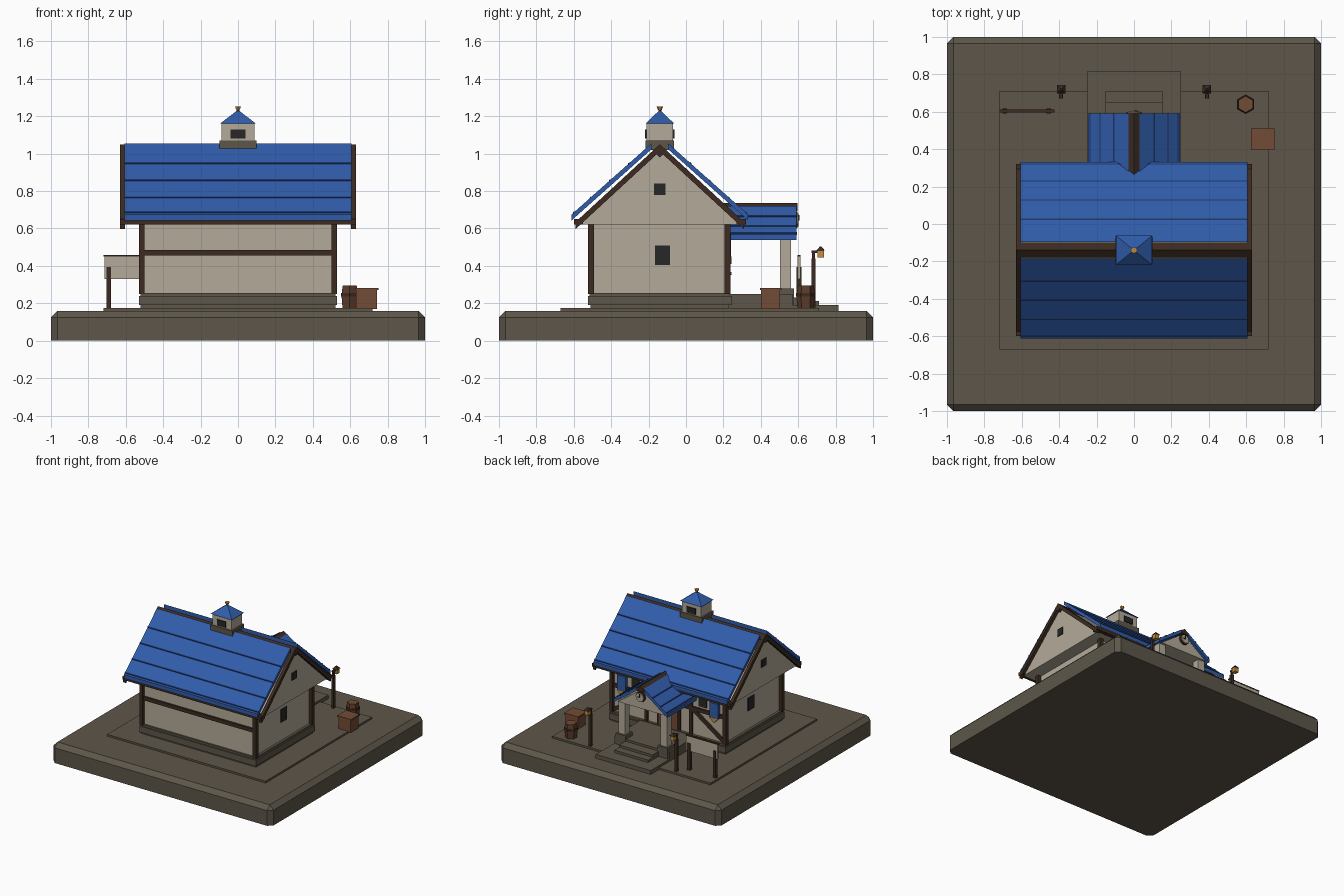
import bpy, bmesh, math
from mathutils import Vector, Matrix

old = bpy.data.objects.get("Cube")
if old:
    bpy.data.objects.remove(old, do_unlink=True)


def material(name, r, g, b):
    m = bpy.data.materials.new(name)
    m.use_nodes = True
    m.diffuse_color = (r, g, b, 1)
    bsdf = m.node_tree.nodes["Principled BSDF"]
    bsdf.inputs["Base Color"].default_value = (r, g, b, 1)
    bsdf.inputs["Roughness"].default_value = 0.9
    return m


STONE = material("stone", .11, .094, .069)
PLASTER = material("plaster", .45, .40, .32)
TIMBER = material("dark timber", .045, .024, .015)
BLUE = material("blue roof", .03, .107, .40)
SEAM = material("navy seam", .012, .035, .13)
GLASS = material("black glass", .02, .02, .022)
CRATE = material("crate wood", .17, .072, .037)
BARREL = material("barrel wood", .11, .046, .024)
GOLD = material("gold", .55, .27, .05)


def finish(name, bm, mat):
    bmesh.ops.recalc_face_normals(bm, faces=bm.faces)
    me = bpy.data.meshes.new(name)
    bm.to_mesh(me)
    bm.free()
    me.materials.append(mat)
    ob = bpy.data.objects.new(name, me)
    bpy.context.collection.objects.link(ob)
    return ob


def box(name, x, y, z, mat):
    """Box from (low, high) pairs."""
    bm = bmesh.new()
    bmesh.ops.create_cube(bm, size=1)
    for v in bm.verts:
        v.co = Vector([(a + b) / 2 + c * (b - a) for c, (a, b) in zip(v.co, (x, y, z))])
    return finish(name, bm, mat)


def prism(name, pts, axis, lo, hi, mat):
    """Extrude a profile (u, z) along x or y."""
    bm = bmesh.new()
    place = (lambda u, z, t: (t, u, z)) if axis == "x" else (lambda u, z, t: (u, t, z))
    face = bm.faces.new([bm.verts.new(place(u, z, lo)) for u, z in pts])
    ext = bmesh.ops.extrude_face_region(bm, geom=[face])
    step = Vector(place(0, 0, hi - lo))
    bmesh.ops.translate(bm, verts=[v for v in ext["geom"] if isinstance(v, bmesh.types.BMVert)], vec=step)
    return finish(name, bm, mat)


def cone(name, at, r1, r2, h, sides, mat, turn=0, tilt=None):
    bm = bmesh.new()
    bmesh.ops.create_cone(bm, cap_ends=True, segments=sides, radius1=r1, radius2=r2, depth=h)
    rot = Matrix.Rotation(turn, 4, "Z")
    if tilt:
        rot = Matrix.Rotation(math.pi / 2, 4, tilt) @ rot
    bm.transform(Matrix.Translation(at) @ rot)
    return finish(name, bm, mat)


def strip(p, q, below, above):
    """Profile that follows the line p-q, thickened vertically."""
    return [(p[0], p[1] - below), (q[0], q[1] - below), (q[0], q[1] + above), (p[0], p[1] + above)]


def lerp(p, q, t):
    return tuple(a + (b - a) * t for a, b in zip(p, q))


# Ground block, bevelled on upright and top edges
bm = bmesh.new()
bmesh.ops.create_cube(bm, size=2)
for v in bm.verts:
    v.co.z = 0 if v.co.z < 0 else .16
edges = [e for e in bm.edges if max(v.co.z for v in e.verts) > .1]
bmesh.ops.bevel(bm, geom=edges, offset=.035, segments=1, affect="EDGES")
finish("ground_block", bm, STONE)
box("paving", (-.72, .72), (-.67, .71), (.15, .175), STONE)

# House body
R = -.14
box("foundation", (-.52, .52), (-.51, .23), (.17, .19), STONE)
box("foundation_course", (-.53, .53), (-.525, .245), (.19, .24), STONE)
box("foundation_cap", (-.52, .52), (-.515, .235), (.24, .255), STONE)
box("walls", (-.5, .5), (-.5, .215), (.25, .64), PLASTER)
prism("attic", [(R - .43, .62), (R + .43, .62), (R, 1.03)], "x", -.605, .605, PLASTER)
for side in (-1, 1):
    for y in (-.507, .222):
        box("corner_post", (side * .515 - .015, side * .515 + .015), (y - .016, y + .016), (.25, .63), TIMBER)
    # Gable windows
    box("side_window", sorted((side * .49, side * .507)), (-.165, -.085), (.405, .51), GLASS)
    box("attic_window", sorted((side * .59, side * .612)), (-.17, -.11), (.78, .84), GLASS)
for y in (-.505, .22):
    box("middle_rail", (-.5, .5), (y - .01, y + .01), (.455, .485), TIMBER)

# Main roof: slabs, seams, barge boards and eaves
for s in (-1, 1):
    eave, top = (R + s * .472, .668), (R + s * .045, 1.048)
    prism("roof_slab", strip(eave, top, .025, .007), "x", -.607, .607, BLUE)
    for t in (.02, .23, .47, .71):
        prism("roof_seam", strip(lerp(eave, top, t), lerp(eave, top, t + .015), 0, .011), "x", -.608, .608, SEAM)
    box("eave_beam", (-.63, .63), sorted((R + s * .41, R + s * .46)), (.622, .65), TIMBER)
    for x in (-.617, .617):
        prism("barge_board", strip((R + s * .45, .63), (R, 1.045), .033, .005), "x", x - .013, x + .013, TIMBER)
prism("ridge_beam", [(R - .04, 1.015), (R, .98), (R + .04, 1.015), (R, 1.05)], "x", -.63, .63, TIMBER)

# Cupola
box("cupola_base", (-.1, .1), (R - .077, R + .077), (1.02, 1.07), STONE)
box("cupola_body", (-.087, .087), (R - .07, R + .07), (1.07, 1.16), PLASTER)
for s in (-1, 1):
    box("cupola_window", (-.04, .04), sorted((R + s * .06, R + s * .078)), (1.08, 1.128), GLASS)
spire = cone("cupola_roof", (0, 0, 0), .1414, .008, .07, 4, BLUE, math.pi / 4)
spire.scale = (.97, .78, 1)
spire.location = (0, R, 1.195)
cone("finial_stem", (0, R, 1.23), .008, .008, .02, 6, TIMBER)
cone("finial", (0, R, 1.243), .01, .018, .02, 6, GOLD)

# Entrance facade: door, posts, braces, banners
box("door_frame", (-.105, .105), (.2, .225), (.25, .53), TIMBER)
box("door", (-.085, .085), (.2, .232), (.25, .51), CRATE)
box("door_pane", (-.045, .045), (.2, .237), (.40, .47), GLASS)
cone("door_knob", (.06, .236, .36), .008, .008, .012, 6, GOLD, 0, "X")
for s in (-1, 1):
    box("facade_post", sorted((s * .19, s * .215)), (.2, .232), (.25, .63), TIMBER)
    prism("facade_brace", strip((s * .21, .47), (s * .5, .27), .018, .018), "y", .205, .23, TIMBER)
    box("facade_window", sorted((s * .27, s * .34)), (.2, .222), (.5, .59), GLASS)
    box("banner", (s * .42 - .04, s * .42 + .04), (.2, .24), (.45, .57), BLUE)
    prism("banner_tip", [(s * .42 - .04, .45), (s * .42 + .04, .45), (s * .42, .41)], "y", .2, .242, GOLD)

# Porch floor and steps
box("porch_floor", (-.25, .25), (.2, .57), (.17, .25), STONE)
box("landing", (-.25, .25), (.5, .815), (.16, .192), STONE)
box("lower_step", (-.153, .153), (.5, .71), (.17, .212), STONE)
box("upper_step", (-.153, .153), (.5, .65), (.17, .232), STONE)

# Porch pillars and roof
for s in (-1, 1):
    x = s * .19
    box("pillar_base", (x - .045, x + .045), (.487, .577), (.17, .28), STONE)
    box("pillar", (x - .03, x + .03), (.502, .562), (.28, .55), PLASTER)
    eave, top = (s * .245, .56), (s * .03, .712)
    prism("porch_slab", strip(eave, top, .022, .008), "y", .2, .592, BLUE)
    for t in (.03, .28, .62):
        prism("porch_seam", strip(lerp(eave, top, t), lerp(eave, top, t + .03), 0, .012), "y", .2, .594, SEAM)
prism("porch_gable", [(-.215, .545), (.215, .545), (0, .70)], "y", .2, .58, PLASTER)
prism("porch_ridge", [(-.036, .69), (.036, .69), (.036, .71), (0, .735), (-.036, .71)], "y", .2, .595, TIMBER)

# Gable clock
cone("clock_rim", (0, .585, .645), .042, .042, .02, 12, TIMBER, 0, "X")
cone("clock_face", (0, .592, .645), .034, .034, .02, 12, PLASTER, 0, "X")
box("clock_minute_hand", (-.003, .003), (.59, .606), (.645, .672), GLASS)
box("clock_hour_hand", (0, .018), (.59, .606), (.642, .648), GLASS)

# Lamp posts
for x in (-.39, .39):
    box("lamp_post", (x - .011, x + .011), (.67, .692), (.17, .44), TIMBER)
    box("lamp_arm", (x - .009, x + .009), (.67, .735), (.47, .482), TIMBER)
    box("lamp_neck", (x - .008, x + .008), (.673, .689), (.44, .482), TIMBER)
    box("lantern", (x - .017, x + .017), (.703, .737), (.445, .483), GOLD)
    cone("lantern_cap", (x, .72, .493), .032, .006, .022, 4, TIMBER, math.pi / 4)

# Notice board
for x in (-.69, -.455):
    box("board_post", (x - .012, x + .012), (.591, .617), (.17, .395), TIMBER)
box("notice_board", (-.715, -.43), (.597, .611), (.33, .45), PLASTER)
box("board_rail", (-.72, -.425), (.595, .613), (.45, .458), TIMBER)

# Crate and barrel
box("crate", (.632, .742), (.402, .502), (.17, .27), CRATE)
box("crate_lid", (.625, .75), (.395, .51), (.27, .283), CRATE)
cone("barrel_lower", (.597, .64, .205), .044, .05, .065, 6, BARREL)
cone("barrel_upper", (.597, .64, .265), .05, .044, .055, 6, BARREL)
cone("barrel_lid", (.597, .64, .29), .042, .042, .008, 6, CRATE)
cone("barrel_hoop", (.597, .64, .245), .0525, .0525, .018, 6, TIMBER)
